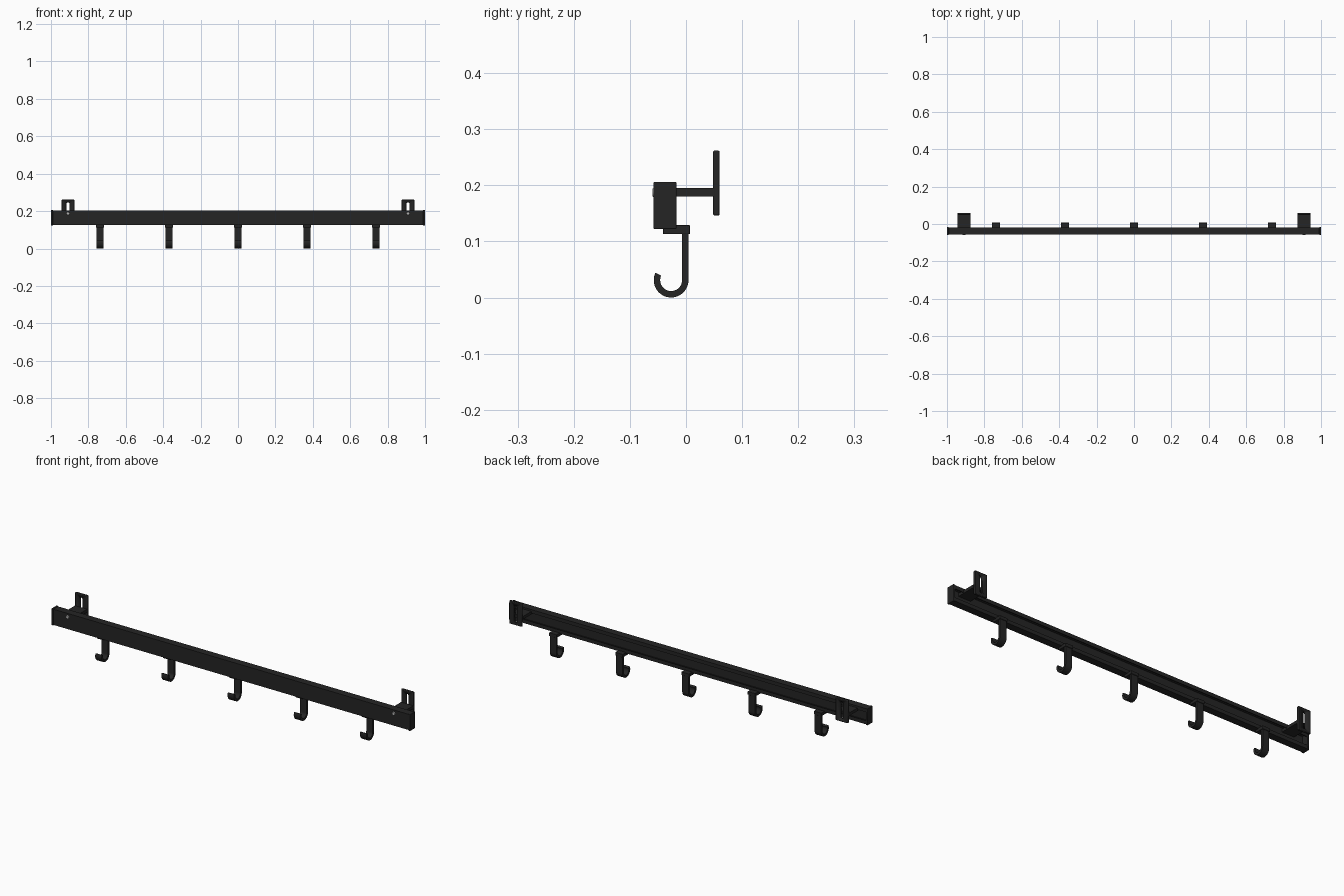
import bpy, bmesh, math
from mathutils import Vector

if "Cube" in bpy.data.objects:
    bpy.data.objects.remove(bpy.data.objects["Cube"])

def material(name, c):
    m = bpy.data.materials.new(name)
    m.diffuse_color = (*c, 1)
    m.use_nodes = True
    m.node_tree.nodes["Principled BSDF"].inputs["Base Color"].default_value = m.diffuse_color
    return m

BLACK = material("black_metal", (0.018, 0.018, 0.018))
STEEL = material("steel", (0.45, 0.45, 0.45))

def finish(name, bm, mat=BLACK, bevel=0):
    bmesh.ops.recalc_face_normals(bm, faces=bm.faces)
    me = bpy.data.meshes.new(name)
    bm.to_mesh(me)
    bm.free()
    me.materials.append(mat)
    ob = bpy.data.objects.new(name, me)
    bpy.context.collection.objects.link(ob)
    if bevel:
        b = ob.modifiers.new("bevel", 'BEVEL')
        b.width, b.segments = bevel, 2
    bpy.context.view_layer.objects.active = ob
    ob.select_set(True)
    bpy.ops.object.shade_smooth_by_angle(angle=math.radians(35))
    ob.select_set(False)
    return ob

def box(name, x, y, z, bevel=0):
    bm = bmesh.new()
    bmesh.ops.create_cube(bm, size=1)
    for v in bm.verts:
        v.co = Vector([(r[0] + r[1]) / 2 + c * (r[1] - r[0]) for r, c in zip((x, y, z), v.co)])
    return finish(name, bm, bevel=bevel)

def prism(name, yz, x0, x1, bevel=0):
    """Extrude a y-z outline along x."""
    bm = bmesh.new()
    f = bm.faces.new([bm.verts.new((x0, y, z)) for y, z in yz])
    r = bmesh.ops.extrude_face_region(bm, geom=[f])
    bmesh.ops.translate(bm, vec=(x1 - x0, 0, 0),
                        verts=[v for v in r["geom"] if isinstance(v, bmesh.types.BMVert)])
    return finish(name, bm, bevel=bevel)

# rail: lipped channel open at the back
F, B, LO, HI, T, LIP = -0.056, -0.019, 0.125, 0.204, 0.004, 0.018
prism("rail", [(F, LO), (B, LO), (B, LO + LIP), (B - T, LO + LIP), (B - T, LO + T), (F + T, LO + T),
               (F + T, HI - T), (B - T, HI - T), (B - T, HI - LIP), (B, HI - LIP), (B, HI), (F, HI)],
      -0.992, 0.992)

# wall plate slot outline: narrow slot with a round hole at the lower end
def slot_cutter(x):
    pts = [(x + 0.008 * math.cos(a), 0.238 + 0.008 * math.sin(a))
           for a in [math.pi * i / 8 for i in range(9)]]
    pts += [(x + 0.008 * math.cos(a), 0.168 + 0.008 * math.sin(a))
            for a in [math.pi + math.pi * i / 8 for i in range(9)]]
    bm = bmesh.new()
    f = bm.faces.new([bm.verts.new((px, 0.03, pz)) for px, pz in pts])
    r = bmesh.ops.extrude_face_region(bm, geom=[f])
    bmesh.ops.translate(bm, vec=(0, 0.05, 0),
                        verts=[v for v in r["geom"] if isinstance(v, bmesh.types.BMVert)])
    ob = finish("slot_cutter", bm)
    ob.hide_render = True
    ob.hide_viewport = True
    return ob

for s, side in ((-1, "left"), (1, "right")):
    # end cap
    x = sorted((s * 0.99, s * 1.0))
    box("end_cap_" + side, x, (-0.058, -0.017), (0.122, 0.206), 0.002)
    # wall bracket: slotted plate and arm reaching into the rail
    cx = s * 0.909
    plate = box("wall_plate_" + side, (cx - 0.034, cx + 0.034), (0.048, 0.06), (0.146, 0.262), 0.003)
    cut = plate.modifiers.new("slot", 'BOOLEAN')
    cut.operation, cut.solver, cut.object = 'DIFFERENCE', 'EXACT', slot_cutter(cx)
    box("bracket_arm_" + side, (cx - 0.034, cx + 0.034), (-0.053, 0.05), (0.18, 0.195))
    # screw head on the front
    bm = bmesh.new()
    bmesh.ops.create_cone(bm, cap_ends=True, segments=24, radius1=0.009, radius2=0.007, depth=0.006)
    for v in bm.verts:
        v.co = Vector((v.co.x + cx, -0.057 - v.co.z, v.co.y + 0.187))
    finish("screw_" + side, bm, STEEL)

# hooks: mounting pad and J-shaped strap
CY, CZ, RO, RI = -0.0265, 0.031, 0.031, 0.0195
arc = [math.radians(-205 * i / 28) for i in range(29)]
outer = [(CY + RO * math.cos(a), CZ + RO * math.sin(a)) for a in arc]
inner = [(CY + RI * math.cos(a), CZ + RI * math.sin(a)) for a in reversed(arc)]
strap = [(CY + RO, 0.116)] + outer + inner + [(CY + RI, 0.116)]
for i in range(5):
    x = (i - 2) * 0.369
    box(f"hook_pad_{i + 1}", (x - 0.021, x + 0.021), (-0.041, 0.007), (0.113, 0.129), 0.001)
    prism(f"hook_{i + 1}", strap, x - 0.018, x + 0.018)
